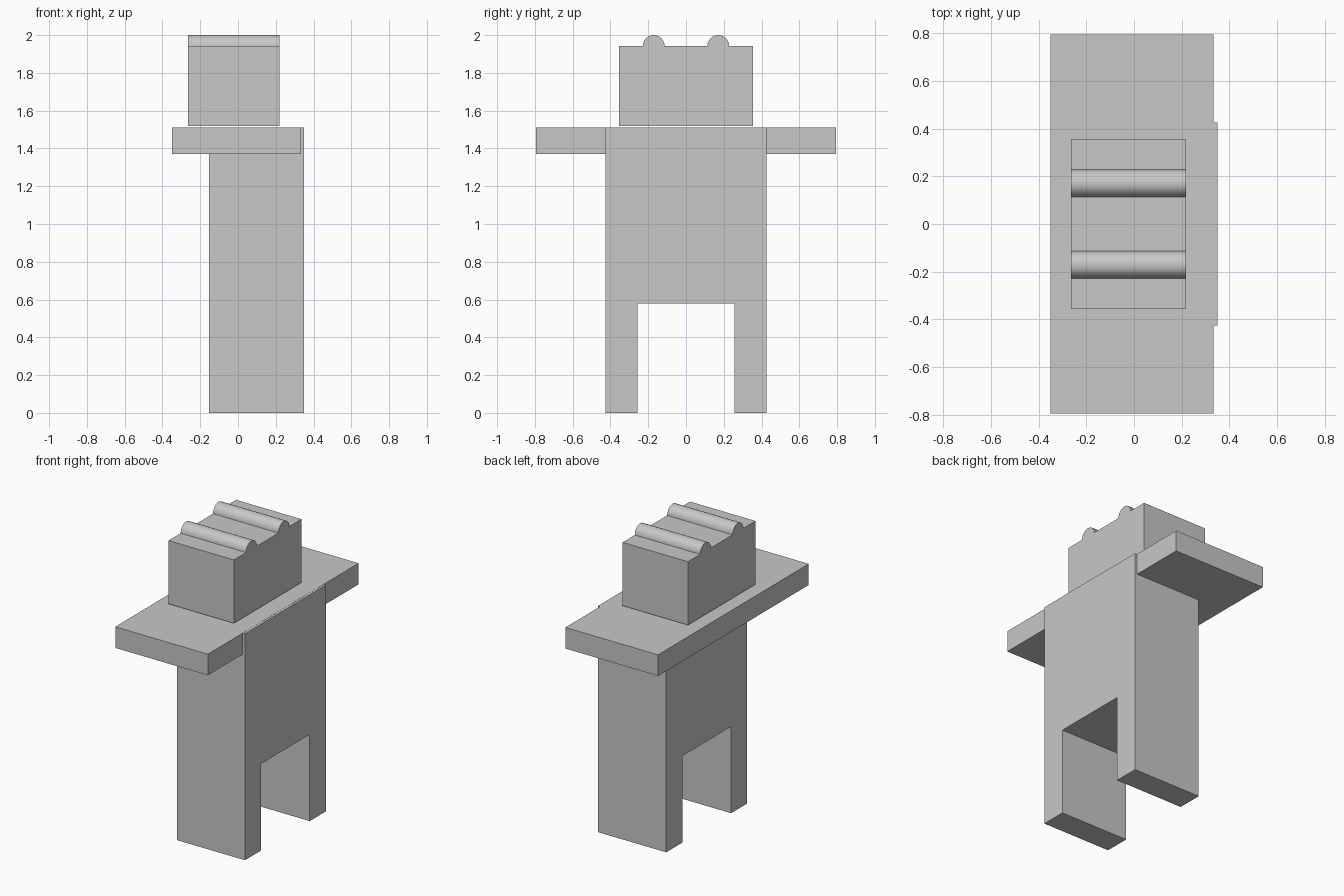
import bpy
import bmesh
from math import cos, sin, pi, radians

cube = bpy.data.objects.get("Cube")
if cube:
    bpy.data.objects.remove(cube, do_unlink=True)

# Single plain grey
COLOUR = (0.58, 0.58, 0.58, 1.0)
grey = bpy.data.materials.new("light_grey")
grey.use_nodes = True
grey.diffuse_color = COLOUR
grey.node_tree.nodes["Principled BSDF"].inputs["Base Color"].default_value = COLOUR


def extrude_profile(name, half_profile, x_min, x_max):
    """Mirror a half outline (y, z) across y = 0 and extrude it along x."""
    outline = half_profile + [(-y, z) for y, z in reversed(half_profile)]
    bm = bmesh.new()
    face = bm.faces.new([bm.verts.new((x_min, y, z)) for y, z in outline])
    swept = bmesh.ops.extrude_face_region(bm, geom=[face], use_keep_orig=True)
    moved = [v for v in swept["geom"] if isinstance(v, bmesh.types.BMVert)]
    bmesh.ops.translate(bm, verts=moved, vec=(x_max - x_min, 0, 0))
    bmesh.ops.recalc_face_normals(bm, faces=bm.faces[:])
    mesh = bpy.data.meshes.new(name)
    bm.to_mesh(mesh)
    bm.free()
    mesh.materials.append(grey)
    obj = bpy.data.objects.new(name, mesh)
    bpy.context.collection.objects.link(obj)
    return obj


# Torso with two legs
extrude_profile("body_and_legs",
                [(0.257, 0.578), (0.257, 0), (0.427, 0), (0.427, 1.511)],
                -0.153, 0.35)

# Wide shoulder slab forming the arms
extrude_profile("arm_slab", [(0.795, 1.371), (0.795, 1.512)], -0.35, 0.334)

# Head block with a half-round ridge on each side of the top
RIDGE_Y, RIDGE_R, HEAD_TOP = 0.171, 0.057, 1.943
SEGMENTS = 16
ridge = [(RIDGE_Y + RIDGE_R * cos(pi * i / SEGMENTS),
          HEAD_TOP + RIDGE_R * sin(pi * i / SEGMENTS))
         for i in range(SEGMENTS + 1)]
head = extrude_profile("head", [(0.356, 1.52), (0.356, HEAD_TOP)] + ridge,
                       -0.264, 0.219)

# Smooth the ridges while keeping the block edges sharp
bpy.ops.object.select_all(action="DESELECT")
head.select_set(True)
bpy.context.view_layer.objects.active = head
bpy.ops.object.shade_smooth_by_angle(angle=radians(30))
